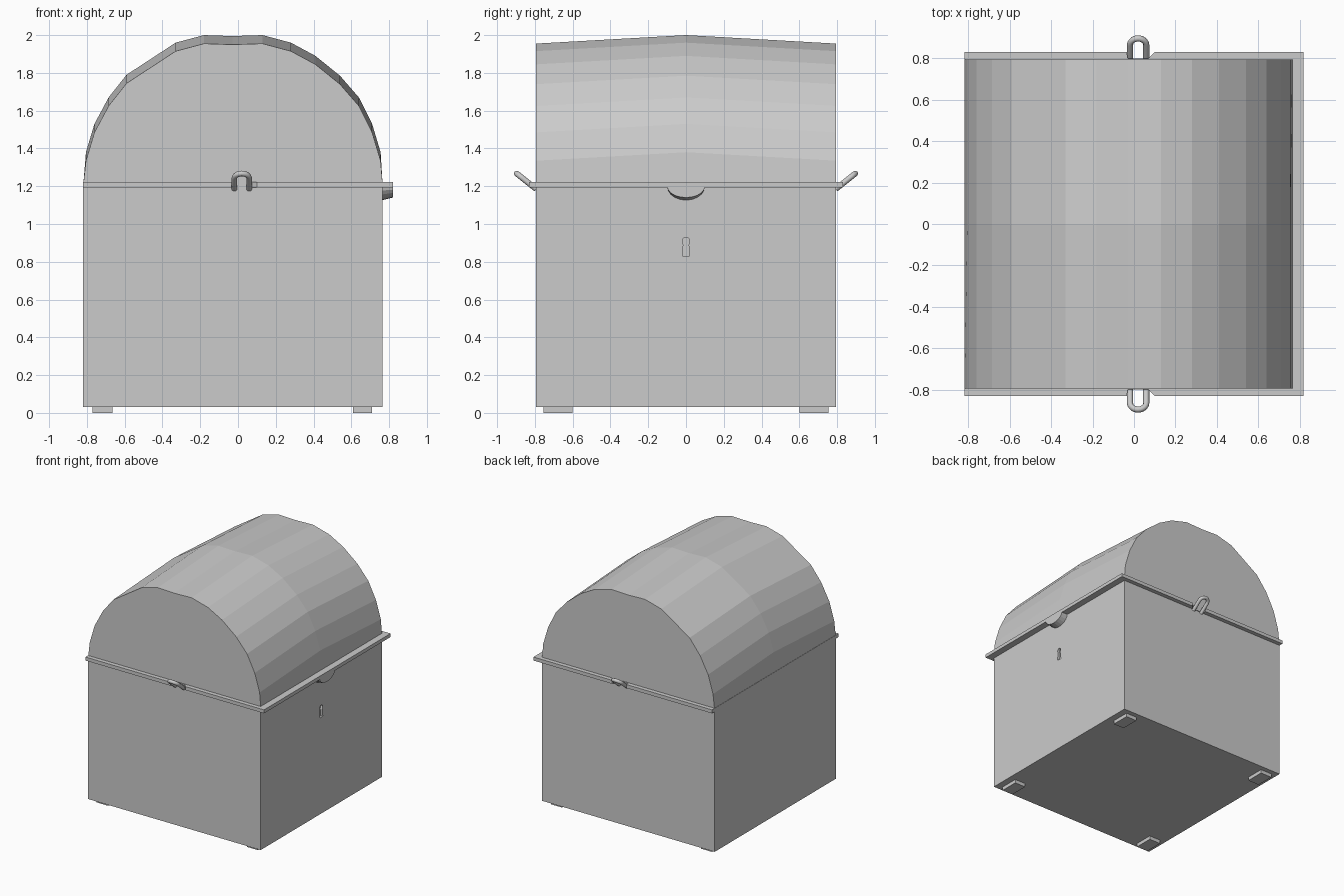
import bpy, bmesh, math
from mathutils import Vector

if "Cube" in bpy.data.objects:
    bpy.data.objects.remove(bpy.data.objects["Cube"])

grey = bpy.data.materials.new("plain grey")
grey.diffuse_color = (0.6, 0.6, 0.6, 1)
grey.use_nodes = True
grey.node_tree.nodes["Principled BSDF"].inputs["Base Color"].default_value = grey.diffuse_color


def finish(name, bm):
    bmesh.ops.recalc_face_normals(bm, faces=bm.faces)
    me = bpy.data.meshes.new(name)
    bm.to_mesh(me)
    bm.free()
    me.materials.append(grey)
    ob = bpy.data.objects.new(name, me)
    bpy.context.collection.objects.link(ob)
    return ob


def loft(name, rings):
    """Closed solid through equal-length rings of points."""
    bm = bmesh.new()
    vs = [[bm.verts.new(p) for p in r] for r in rings]
    n = len(vs[0])
    for a, b in zip(vs, vs[1:]):
        for i in range(n):
            bm.faces.new((a[i], a[(i + 1) % n], b[(i + 1) % n], b[i]))
    bm.faces.new(vs[0])
    bm.faces.new(vs[-1])
    return finish(name, bm)


def box(name, x0, x1, y0, y1, z0, z1):
    q = [(x0, y0), (x1, y0), (x1, y1), (x0, y1)]
    return loft(name, [[(x, y, z) for x, y in q] for z in (z0, z1)])


# Chest body
body = box("chest_body", -0.82, 0.765, -0.795, 0.795, 0.03, 1.205)

# Keyhole recess on the right side
key = [(0.02, 0.83), (0.014, 0.89)]
key += [(0.019 * math.cos(a), 0.911 + 0.019 * math.sin(a))
        for a in [math.radians(d) for d in range(-30, 211, 30)]]
key += [(-0.014, 0.89), (-0.02, 0.83)]
cutter = loft("keyhole_cutter", [[(x, y, z) for y, z in key] for x in (0.745, 0.80)])
cutter.hide_render = True
cutter.hide_set(True)
mod = body.modifiers.new("keyhole", 'BOOLEAN')
mod.operation = 'DIFFERENCE'
mod.object = cutter
mod.solver = 'EXACT'
bpy.context.view_layer.objects.active = body
bpy.ops.object.modifier_apply(modifier=mod.name)
bpy.data.objects.remove(cutter)

# Feet
for x0, x1 in ((-0.77, -0.665), (0.61, 0.71)):
    for y0, y1 in ((-0.755, -0.60), (0.60, 0.755)):
        box("foot", x0, x1, y0, y1, 0, 0.04)

# Barrel lid, slightly higher in the middle than at its ends
prof = [(-0.818, 1.22), (-0.805, 1.38), (-0.76, 1.53), (-0.685, 1.67),
        (-0.59, 1.79), (-0.33, 1.96), (-0.18, 2.0), (-0.03, 1.995),
        (0.13, 2.0), (0.28, 1.96), (0.41, 1.89), (0.54, 1.785),
        (0.64, 1.67), (0.71, 1.53), (0.755, 1.38), (0.765, 1.22)]


def lid_ring(y, drop):
    pts = [(x, y, z - (drop if z > 1.3 else 0)) for x, z in prof]
    return [(-0.818, y, 1.2)] + pts + [(0.765, y, 1.2)]


loft("barrel_lid", [lid_ring(-0.795, 0.045), lid_ring(0, 0), lid_ring(0.795, 0.045)])

# Rim with a notch for each handle
rim = [(-0.82, -0.83), (-0.035, -0.83), (-0.03, -0.80), (0.07, -0.80),
       (0.10, -0.83), (0.82, -0.83)]
rim += [(x, -y) for x, y in reversed(rim)]
loft("lid_rim", [[(x, y, z) for x, y in rim] for z in (1.193, 1.222)])

# Half-round clasp below the rim
arc = [math.pi + math.pi * i / 10 for i in range(11)]
loft("clasp", [[(x, 0.1 * math.cos(a), 1.2 + h * math.sin(a)) for a in arc]
               for x, h in ((0.76, 0.075), (0.82, 0.06))])

# Ring handles tilted upward at front and back
R, T, L = 0.039, 0.015, 0.093
flat = [(-R, 0)] + [(-R * math.cos(math.pi * i / 12), L + R * math.sin(math.pi * i / 12))
                    for i in range(13)] + [(R, 0)]
for side, name in ((-1, "front_handle"), (1, "back_handle")):
    up = Vector((0, side * 0.78, 0.62)).normalized()
    across = Vector((1, 0, 0))
    nrm = across.cross(up)
    base = Vector((0.02, side * 0.793, 1.185))
    rings = []
    for i, (u, v) in enumerate(flat):
        t = math.pi * min(max(i - 1, 0), 12) / 12
        out = -math.cos(t) * across + math.sin(t) * up
        c = base + across * u + up * v
        rings.append([c + T * (math.cos(k * math.pi / 4) * out + math.sin(k * math.pi / 4) * nrm)
                      for k in range(8)])
    ob = loft(name, rings)
    for p in ob.data.polygons:
        p.use_smooth = len(p.vertices) == 4
